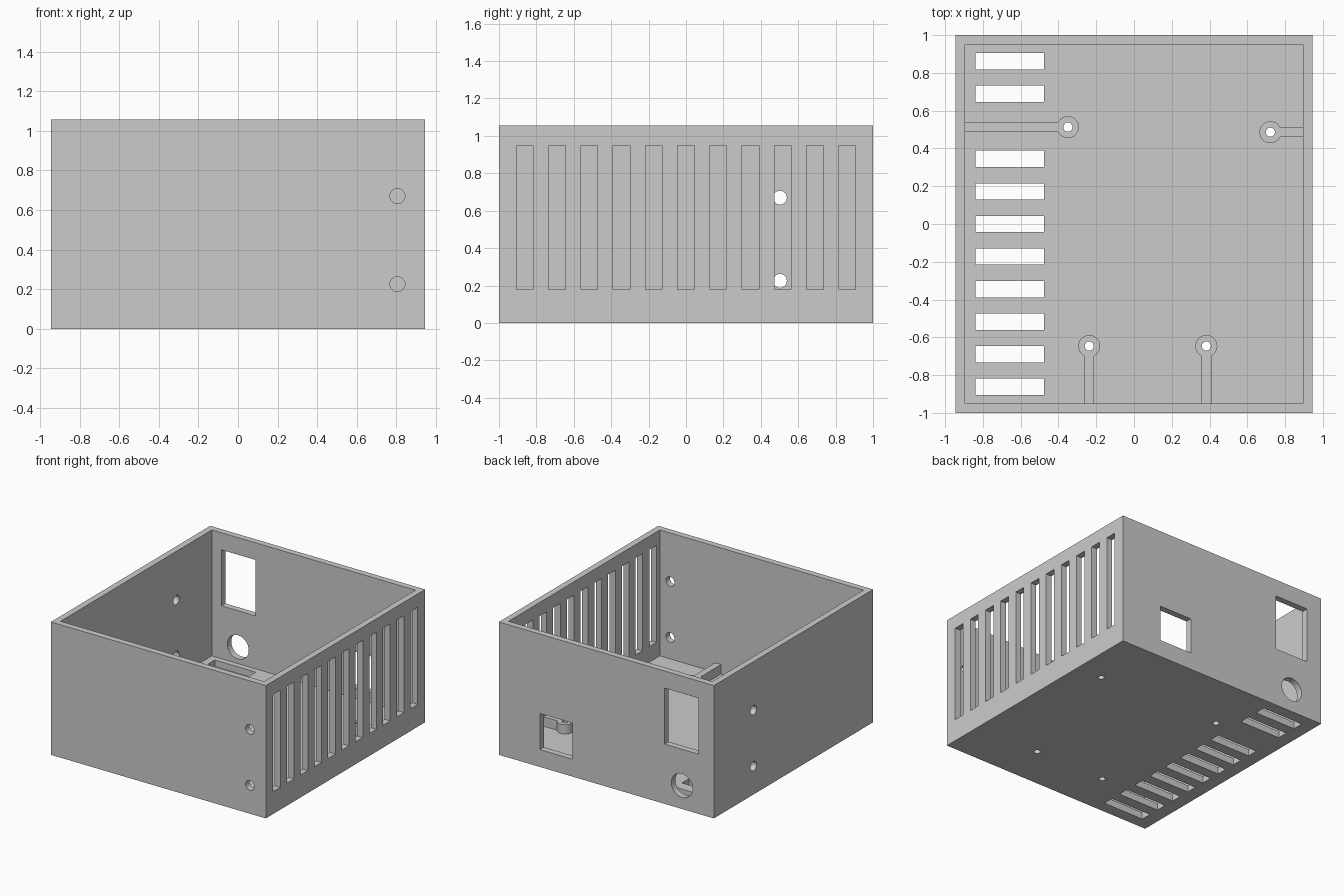
import bpy, bmesh, math
from mathutils import Matrix, Vector

if "Cube" in bpy.data.objects:
    bpy.data.objects.remove(bpy.data.objects["Cube"])

grey = bpy.data.materials.new("plain_grey")
grey.use_nodes = True
colour = (0.6, 0.6, 0.6, 1)
grey.diffuse_color = colour
grey.node_tree.nodes["Principled BSDF"].inputs["Base Color"].default_value = colour

W, D, H = 0.945, 1.0, 1.056      # half width, half depth, height
WALL, FLOOR = 0.05, 0.055


def box(bm, x0, x1, y0, y1, z0, z1):
    size = Matrix.Diagonal((x1 - x0, y1 - y0, z1 - z0, 1))
    mid = Matrix.Translation(((x0 + x1) / 2, (y0 + y1) / 2, (z0 + z1) / 2))
    bmesh.ops.create_cube(bm, size=1, matrix=mid @ size)


def rod(bm, centre, radius, length, axis):
    turn = Vector((0, 0, 1)).rotation_difference(Vector(axis)).to_matrix().to_4x4()
    bmesh.ops.create_cone(bm, cap_ends=True, segments=40, radius1=radius,
                          radius2=radius, depth=length,
                          matrix=Matrix.Translation(centre) @ turn)


def finish(bm, name):
    bmesh.ops.recalc_face_normals(bm, faces=bm.faces)
    mesh = bpy.data.meshes.new(name)
    bm.to_mesh(mesh)
    bm.free()
    mesh.materials.append(grey)
    obj = bpy.data.objects.new(name, mesh)
    bpy.context.collection.objects.link(obj)
    return obj


def cut(obj, cutter):
    mod = obj.modifiers.new("cut", "BOOLEAN")
    mod.operation, mod.solver, mod.object = "DIFFERENCE", "EXACT", cutter
    bpy.context.view_layer.objects.active = obj
    bpy.ops.object.modifier_apply(modifier=mod.name)


def smooth(obj):
    bpy.ops.object.select_all(action="DESELECT")
    obj.select_set(True)
    bpy.context.view_layer.objects.active = obj
    bpy.ops.object.shade_smooth_by_angle(angle=math.radians(30))


# Open box
bm = bmesh.new()
box(bm, -W, W, -D, D, 0, H)
case = finish(bm, "case")
bm = bmesh.new()
box(bm, WALL - W, W - WALL, WALL - D, D - WALL, FLOOR, H + 0.1)
cavity = finish(bm, "cavity_cutter")
cut(case, cavity)

# Vent slots in the +x wall and the floor
bm = bmesh.new()
for i in range(-5, 6):
    y = i * 0.1724
    box(bm, W - 0.08, W + 0.1, y - 0.045, y + 0.045, 0.178, 0.949)
    if i != 3:                    # left solid beneath the mounting arm
        box(bm, -0.838, -0.477, y - 0.043, y + 0.043, -0.1, 0.08)

# Screw holes in the front and -x walls
for z in (0.225, 0.67):
    rod(bm, (0.805, -D, z), 0.038, 0.16, (0, 1, 0))
    rod(bm, (-W, 0.502, z), 0.037, 0.16, (1, 0, 0))

# Openings in the back wall
box(bm, 0.297, 0.585, D - 0.07, D + 0.1, 0.138, 0.425)
box(bm, -0.812, -0.513, D - 0.07, D + 0.1, 0.475, 0.92)
rod(bm, (-0.665, D, 0.186), 0.094, 0.14, (0, 1, 0))

# Mounting posts: position, direction of arm, distance to the wall
posts = {
    "back_right_post": (-0.35, 0.513, 180, 0.565),
    "back_left_post": (0.722, 0.486, 0, 0.19),
    "front_right_post": (-0.237, -0.646, -90, 0.32),
    "front_left_post": (0.383, -0.646, -90, 0.32),
}
for x, y, _, _ in posts.values():
    rod(bm, (x, y, 0.1), 0.024, 0.4, (0, 0, 1))
openings = finish(bm, "openings_cutter")
cut(case, openings)
smooth(case)

# Keyhole-shaped post with its bracing arm
RADIUS, HALF, TOP = 0.058, 0.026, 0.13
start = math.asin(HALF / RADIUS)
for name, (x, y, heading, reach) in posts.items():
    bm = bmesh.new()
    outline = [(reach, -HALF), (reach, HALF)]
    for i in range(33):
        a = start + (math.tau - 2 * start) * i / 32
        outline.append((RADIUS * math.cos(a), RADIUS * math.sin(a)))
    face = bm.faces.new([bm.verts.new((u, v, FLOOR - 0.005)) for u, v in outline])
    grown = bmesh.ops.extrude_face_region(bm, geom=[face])["geom"]
    verts = [g for g in grown if isinstance(g, bmesh.types.BMVert)]
    bmesh.ops.translate(bm, verts=verts, vec=(0, 0, TOP - FLOOR + 0.005))
    spin = Matrix.Rotation(math.radians(heading), 4, "Z")
    bm.transform(Matrix.Translation((x, y, 0)) @ spin)
    post = finish(bm, name)
    cut(post, openings)
    smooth(post)

for helper in (cavity, openings):
    bpy.data.objects.remove(helper)
